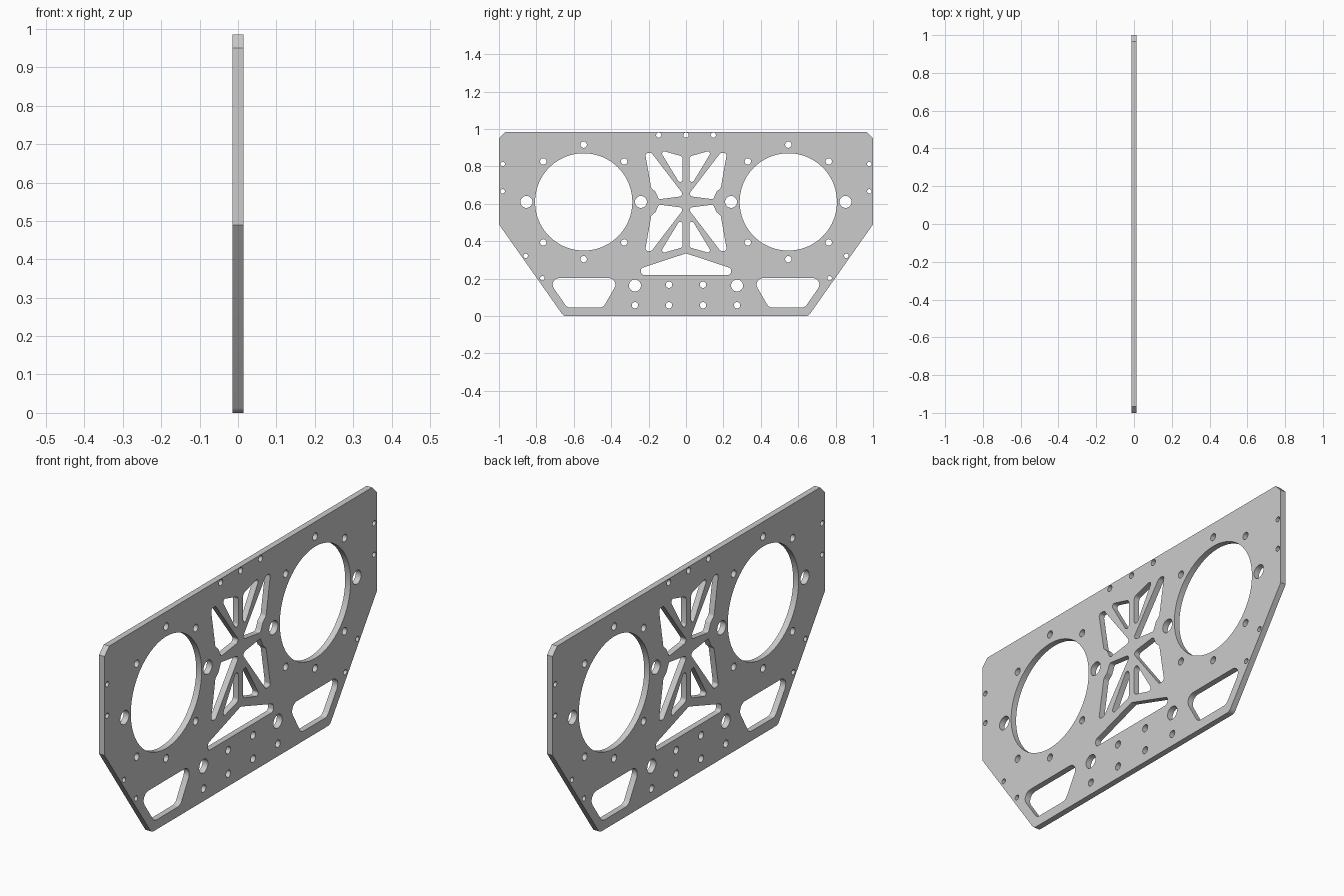
import bpy, bmesh
from math import sin, cos, tan, pi
from mathutils import Vector, Matrix

if "Cube" in bpy.data.objects:
    bpy.data.objects.remove(bpy.data.objects["Cube"])

THICK = 0.028
MID_Z = 0.61      # height of the big opening centres
BORE_Y = 0.547    # sideways offset of the big openings

curve = bpy.data.curves.new("mounting_plate", 'CURVE')
curve.dimensions = '2D'
curve.fill_mode = 'BOTH'
curve.extrude = THICK / 2


def loop(pts):
    s = curve.splines.new('POLY')
    s.points.add(len(pts) - 1)
    for p, q in zip(s.points, pts):
        p.co = (q[0], q[1], 0, 1)
    s.use_cyclic_u = True


def circle(y, z, r, n=24):
    loop([(y + r * cos(2 * pi * i / n), z + r * sin(2 * pi * i / n)) for i in range(n)])


def pair(y, z, r, n=24):
    for s in (-1, 1):
        circle(s * y, z, r, n)


def rounded(corners, seg=6):
    """Polygon of (y, z, radius) corners with filleted corners."""
    out = []
    n = len(corners)
    for i, (y, z, r) in enumerate(corners):
        p = Vector((y, z))
        if r == 0:
            out.append(p)
            continue
        a = (Vector(corners[i - 1][:2]) - p).normalized()
        b = (Vector(corners[(i + 1) % n][:2]) - p).normalized()
        half = a.angle(b) / 2
        c = p + (a + b).normalized() * (r / sin(half))
        d = r / tan(half)
        u, v = p + a * d - c, p + b * d - c
        sweep = u.angle(v)
        for k in range(seg + 1):
            t = k / seg
            out.append(c + (u * sin((1 - t) * sweep) + v * sin(t * sweep)) / sin(sweep))
    return out


def mirrored(pts, vertical=False):
    for sy in (-1, 1):
        for flip in ((False, True) if vertical else (False,)):
            loop([(sy * p[0], 2 * MID_Z - p[1] if flip else p[1]) for p in pts])


# Outer outline: clipped top corners, tapered lower sides
right = [(0.655, 0, 0.03), (1, 0.49, 0), (1, 0.95, 0), (0.965, 0.985, 0)]
loop(rounded(right + [(-y, z, r) for y, z, r in reversed(right)]))

# Large round openings with their bolt circles
pair(BORE_Y, MID_Z, 0.26, 96)
for k in range(8):
    r = 0.032 if k % 4 == 0 else 0.017
    pair(BORE_Y + 0.306 * cos(k * pi / 4), MID_Z + 0.306 * sin(k * pi / 4), r)

# Small holes along the sides and top edge
for y, z in [(0.98, 0.813), (0.98, 0.667), (0.857, 0.322), (0.768, 0.202)]:
    pair(y, z, 0.012)
pair(0.146, 0.967, 0.014)
circle(0, 0.967, 0.014)

# Bottom hole group
pair(0.273, 0.163, 0.032)
for y, z in [(0.091, 0.167), (0.273, 0.058), (0.091, 0.058)]:
    pair(y, z, 0.017)

# Lower corner windows
mirrored(rounded([(0.745, 0.203, 0.035), (0.352, 0.203, 0.035),
                  (0.443, 0.045, 0.035), (0.635, 0.045, 0.035)]))

# Wide low triangle
loop(rounded([(-0.24, 0.22, 0.014), (-0.24, 0.256, 0.014), (0, 0.335, 0.02),
              (0.24, 0.256, 0.014), (0.24, 0.22, 0.014)]))

# Spoked centre lattice: inner and outer cutouts in four quadrants
mirrored(rounded([(0.142, 0.888, 0.012), (0.018, 0.853, 0.018),
                  (0.018, 0.683, 0.013)]), True)
mirrored(rounded([(0.219, 0.872, 0.013), (0.184, 0.872, 0.015), (0.008, 0.642, 0.015),
                  (0.145, 0.624, 0.012), (0.163, 0.664, 0.015),
                  (0.186, 0.685, 0.015)]), True)

# Convert to mesh, stand the plate in the YZ plane, weld and clean
plate = bpy.data.objects.new("mounting_plate", curve)
bpy.context.collection.objects.link(plate)
bpy.context.view_layer.objects.active = plate
plate.select_set(True)
bpy.ops.object.convert(target='MESH')
plate = bpy.context.view_layer.objects.active
plate.data.transform(Matrix(((0, 0, 1, 0), (1, 0, 0, 0), (0, 1, 0, 0), (0, 0, 0, 1))))
bm = bmesh.new()
bm.from_mesh(plate.data)
bmesh.ops.remove_doubles(bm, verts=bm.verts, dist=1e-5)
bmesh.ops.recalc_face_normals(bm, faces=bm.faces)
bm.to_mesh(plate.data)
bm.free()
bpy.ops.object.shade_smooth_by_angle(angle=pi / 6)
